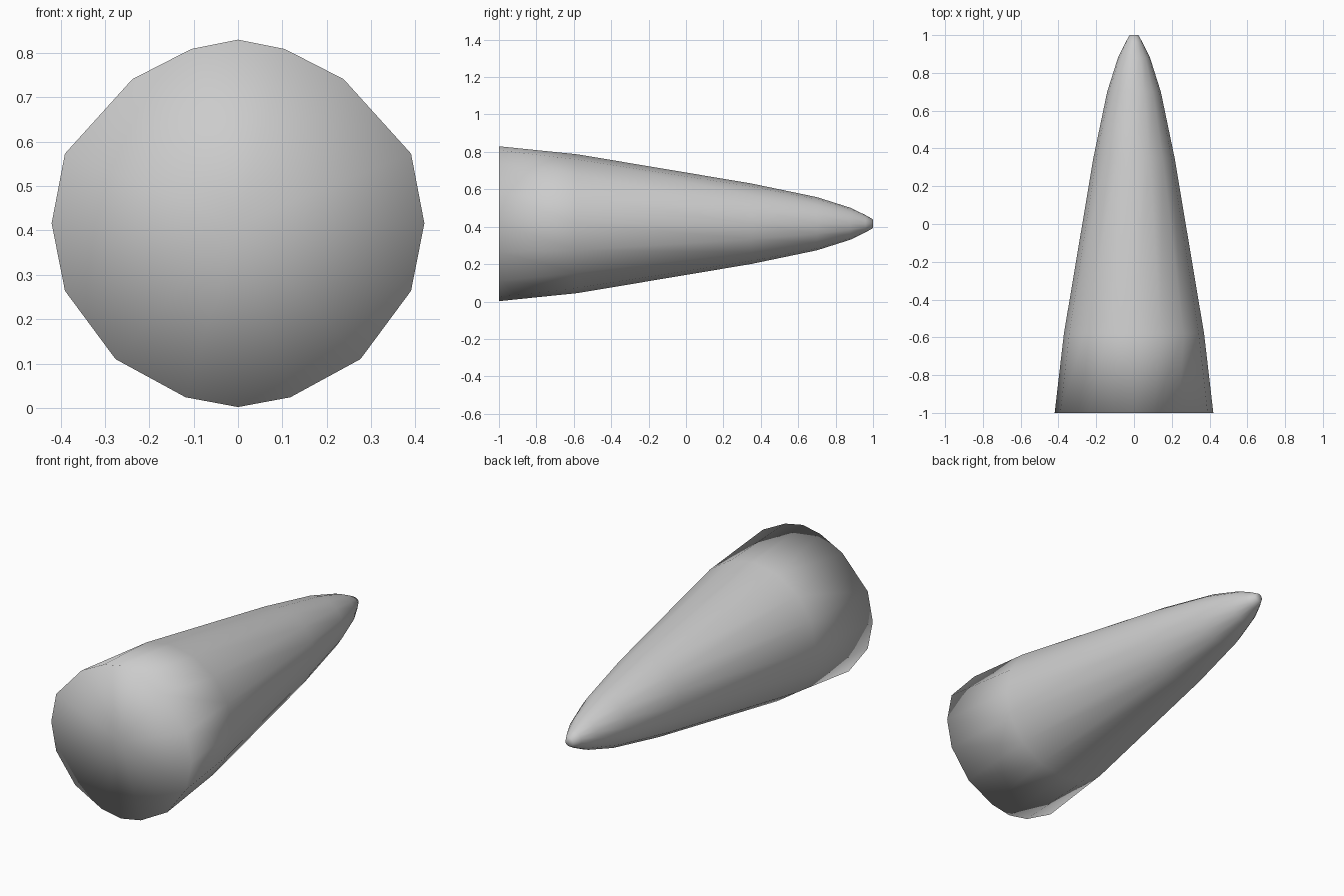
import bpy, bmesh
from math import sin, cos, pi

if "Cube" in bpy.data.objects:
    bpy.data.objects.remove(bpy.data.objects["Cube"])

CZ = 0.416

# slightly irregular base rim, one half from top to bottom (x, z offset)
half_rim = [(0, .414), (.105, .393), (.238, .325), (.39, .157), (.42, 0),
            (.39, -.152), (.276, -.306), (.118, -.392), (0, -.414)]
rim = half_rim + [(-x, z) for x, z in half_rim[-2:0:-1]]
N = len(rim)

# (y, radius) of the round sections from base to tip
profile = [(-.58, .371), (.35, .215), (.70, .142), (.88, .085), (.96, .046), (1.0, .023)]

bm = bmesh.new()
rings = [[bm.verts.new((x, -1, CZ + z)) for x, z in rim]]
for y, r in profile:
    rings.append([bm.verts.new((r * sin(2 * pi * i / N), y, CZ + r * cos(2 * pi * i / N)))
                  for i in range(N)])

# tapered side
for a, b in zip(rings, rings[1:]):
    for i in range(N):
        j = (i + 1) % N
        bm.faces.new((a[i], a[j], b[j], b[i]))

# flat caps fanned from a centre point
for ring, y in ((rings[0], -1), (rings[-1], 1)):
    c = bm.verts.new((0, y, CZ))
    for i in range(N):
        bm.faces.new((c, ring[i], ring[(i + 1) % N]))

bmesh.ops.recalc_face_normals(bm, faces=bm.faces)
# smooth everywhere, including over the base rim
for f in bm.faces:
    f.smooth = True
mesh = bpy.data.meshes.new("tapered_spike")
bm.to_mesh(mesh)
bm.free()
bpy.context.collection.objects.link(bpy.data.objects.new("tapered_spike", mesh))
